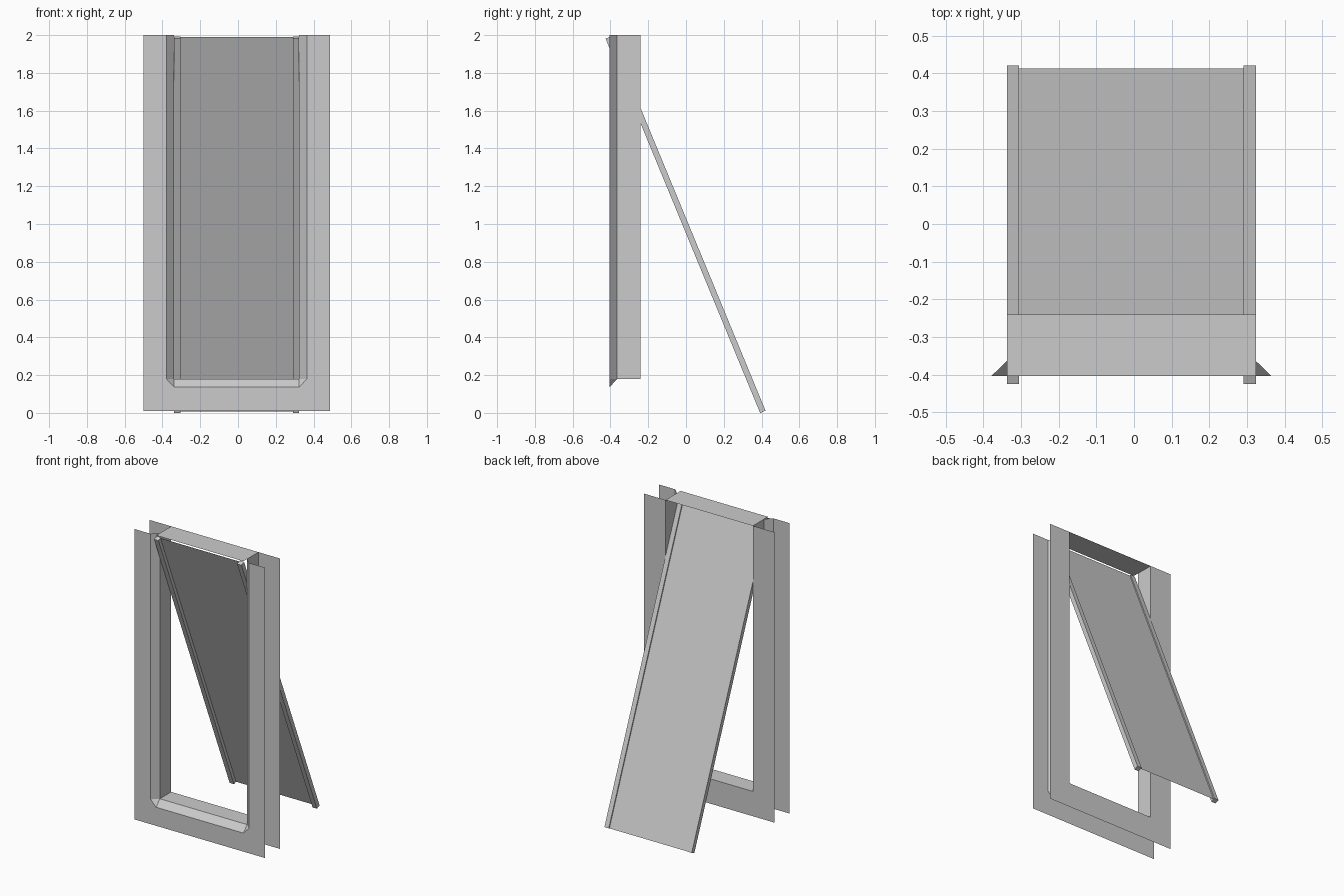
import bpy
from mathutils import Vector

if "Cube" in bpy.data.objects:
    bpy.data.objects.remove(bpy.data.objects["Cube"])

CX = -0.007                      # centre line of the frame
OUT, WIDE, IN = 0.494, 0.372, 0.331   # half widths: sheet, flared opening, opening
YF, YM, YB = -0.404, -0.364, -0.241   # front sheet, end of flare, back sheet
Z0, ZL, ZS, ZT = 0.01, 0.137, 0.18, 2.0


def add(name, verts, faces):
    me = bpy.data.meshes.new(name)
    me.from_pydata([tuple(v) for v in verts], [], faces)
    ob = bpy.data.objects.new(name, me)
    bpy.context.collection.objects.link(ob)
    return ob


def outline(half, corner, low, y):
    """U-shaped opening edge; corner is the half width of its bottom edge."""
    pts = [(-half, ZT), (-half, ZS), (-corner, low),
           (corner, low), (half, ZS), (half, ZT)]
    return [(CX + x, y, z) for x, z in pts]


def strips(name, a, b):
    n = len(a)
    faces = [(i, i + 1, n + i + 1, n + i) for i in range(n - 1)]
    ob = add(name, a + b, faces)
    return ob


# wall sheets around the opening, thin as paper
def wall(name, y, opening):
    outer = [(CX + x, y, z) for x, z in
             ((-OUT, ZT), (-OUT, Z0), (OUT, Z0), (OUT, ZT))]
    return add(name, outer + opening,
               [(0, 1, 5, 4), (1, 2, 7, 6), (1, 6, 5), (2, 8, 7), (2, 3, 9, 8)])


wall("front_wall", YF, outline(WIDE, IN, ZL, YF))
inner = [(CX + x, ZS_) for x, ZS_ in ((-IN, ZT), (-IN, ZS), (IN, ZS), (IN, ZT))]
back = [(CX + x, YB, z) for x, z in
        ((-OUT, ZT), (-OUT, Z0), (OUT, Z0), (OUT, ZT))]
add("back_wall", back + [(x, YB, z) for x, z in inner],
    [(0, 1, 5, 4), (1, 2, 6, 5), (2, 3, 7, 6)])

# jambs, sill and the flared front edge with cut corners
mid = [(x, YM, z) for x, z in inner]
strips("jambs_and_sill", mid, [(x, YB, z) for x, z in inner])
add("flared_edge", outline(WIDE, IN, ZL, YF) + mid,
    [(0, 1, 7, 6), (1, 2, 7), (2, 3, 8, 7), (3, 4, 8), (4, 5, 9, 8)])

# lintel closing the top
add("lintel", [(CX - IN, YF, ZT), (CX + IN, YF, ZT),
               (CX + IN, YB, ZT), (CX - IN, YB, ZT)], [(0, 1, 2, 3)])

# sloping rails and the sheet stretched between them
bottom = Vector((0, 0.421, 0.0115))     # upper corner at the foot of a rail
top = Vector((0, -0.397, 1.993))
down = Vector((0, -0.924, -0.381)) * 0.031
RW = 0.033

for side, s in (("left", -1), ("right", 1)):
    xs = (CX + s * IN, CX + s * (IN - RW))
    v = [Vector((x, 0, 0)) + p + k * down
         for p in (bottom, top) for x in xs for k in (0, 1)]
    f = [(0, 1, 3, 2), (4, 6, 7, 5), (0, 4, 5, 1), (2, 3, 7, 6),
         (0, 2, 6, 4), (1, 5, 7, 3)]
    rail = add(side + "_rail", v, f)

h = IN - RW
add("sloping_panel",
    [Vector((CX + x, 0, 0)) + p + 0.25 * down
     for x, p in ((-h, bottom), (h, bottom), (h, top), (-h, top))],
    [(0, 1, 2, 3)])
